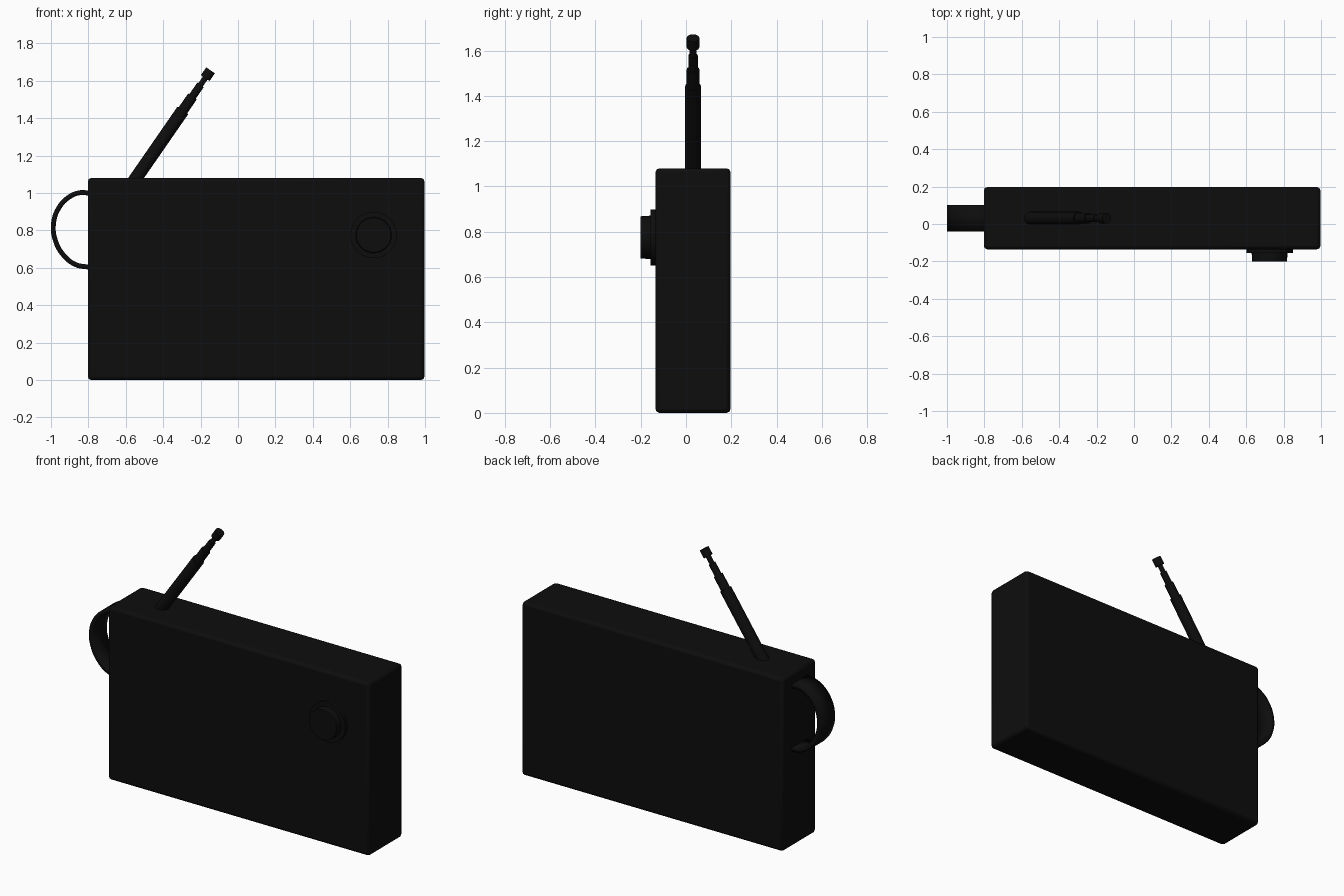
import bpy, bmesh, math
from mathutils import Vector

if "Cube" in bpy.data.objects:
    bpy.data.objects.remove(bpy.data.objects["Cube"])

black = bpy.data.materials.new("black_plastic")
black.diffuse_color = (0.004, 0.004, 0.004, 1)
black.use_nodes = True
black.node_tree.nodes["Principled BSDF"].inputs["Base Color"].default_value = black.diffuse_color


def finish(obj, name, smooth=True):
    obj.name = name
    obj.data.materials.append(black)
    if smooth:
        bpy.ops.object.select_all(action='DESELECT')
        obj.select_set(True)
        bpy.context.view_layer.objects.active = obj
        bpy.ops.object.shade_smooth_by_angle(angle=math.radians(35))
    return obj


def lathe(name, profile, origin, axis, sides):
    """Spin (radius, distance) pairs round an axis and cap both ends."""
    bm = bmesh.new()
    rings = [[bm.verts.new((r * math.cos(2 * math.pi * i / sides),
                            r * math.sin(2 * math.pi * i / sides), d))
              for i in range(sides)] for r, d in profile]
    for a, b in zip(rings, rings[1:]):
        for i in range(sides):
            j = (i + 1) % sides
            bm.faces.new((a[i], a[j], b[j], b[i]))
    bm.faces.new(rings[0][::-1])
    bm.faces.new(rings[-1])
    mesh = bpy.data.meshes.new(name)
    bm.to_mesh(mesh)
    bm.free()
    obj = bpy.data.objects.new(name, mesh)
    bpy.context.collection.objects.link(obj)
    obj.location = origin
    obj.rotation_euler = Vector(axis).to_track_quat('Z', 'Y').to_euler()
    return finish(obj, name)


# Radio case with softened edges
bpy.ops.mesh.primitive_cube_add(size=1, location=(0.097, 0.031, 0.54))
case = bpy.context.object
case.scale = (1.8, 0.332, 1.08)
bpy.ops.object.transform_apply(location=False, rotation=False, scale=True)
bevel = case.modifiers.new("edge_bevel", 'BEVEL')
bevel.width = 0.018
bevel.segments = 2
finish(case, "radio_case")

# Tuning knob on its base ring
lathe("tuning_knob",
      [(0.124, 0), (0.124, 0.026), (0.096, 0.026), (0.093, 0.07)],
      (0.725, -0.13, 0.775), (0, -1, 0), 32)

# Telescopic antenna with a tip
lathe("antenna",
      [(0.035, -0.05), (0.035, 0.44), (0.028, 0.44), (0.028, 0.53),
       (0.021, 0.53), (0.021, 0.605), (0.015, 0.605), (0.015, 0.65),
       (0.028, 0.65), (0.028, 0.70)],
      (-0.545, 0.031, 1.08), (0.569, 0, 0.822), 20)

# Carrying strap: flat band swept along a rounded loop
path = [(-0.79, 0.997), (-0.84, 1.002), (-0.90, 0.98), (-0.957, 0.922),
        (-0.987, 0.83), (-0.976, 0.745), (-0.935, 0.67), (-0.87, 0.618),
        (-0.79, 0.602)]
curve = bpy.data.curves.new("strap", 'CURVE')
curve.dimensions = '2D'
curve.fill_mode = 'NONE'
curve.resolution_u = 6
curve.extrude = 0.07
spline = curve.splines.new('BEZIER')
spline.bezier_points.add(len(path) - 1)
for point, co in zip(spline.bezier_points, path):
    point.co = (co[0], co[1], 0)
    point.handle_left_type = point.handle_right_type = 'AUTO'
strap = bpy.data.objects.new("strap", curve)
bpy.context.collection.objects.link(strap)
strap.location = (0, 0.031, 0)
strap.rotation_euler = (math.pi / 2, 0, 0)
bpy.ops.object.select_all(action='DESELECT')
strap.select_set(True)
bpy.context.view_layer.objects.active = strap
bpy.ops.object.convert(target='MESH')
strap = bpy.context.object
thick = strap.modifiers.new("band_thickness", 'SOLIDIFY')
thick.thickness = 0.026
thick.offset = 0
finish(strap, "carry_strap")
